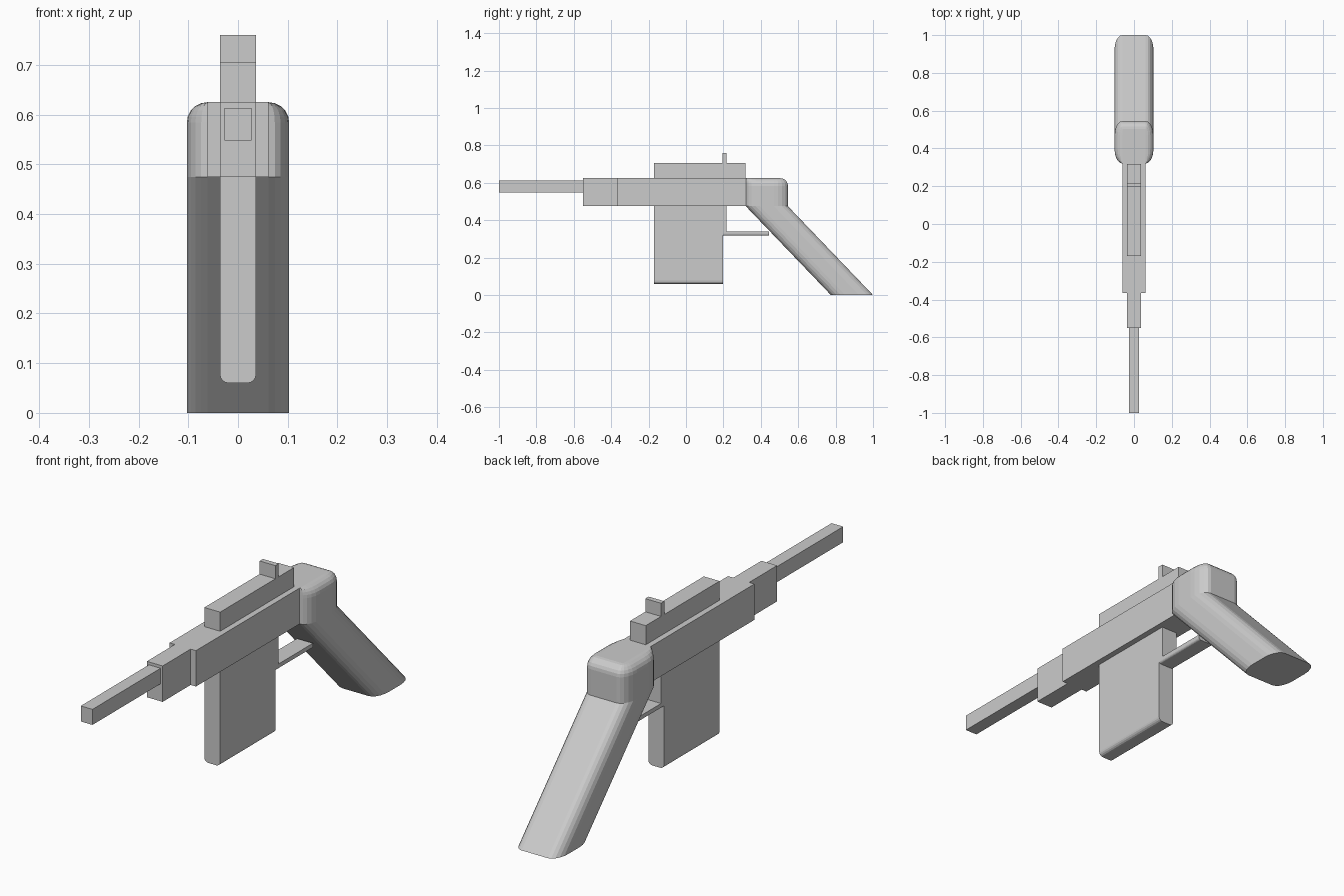
import bpy, bmesh
from math import sin, cos, pi

if "Cube" in bpy.data.objects:
    bpy.data.objects.remove(bpy.data.objects["Cube"])


def finish(name, bm):
    bmesh.ops.recalc_face_normals(bm, faces=bm.faces)
    mesh = bpy.data.meshes.new(name)
    bm.to_mesh(mesh)
    bm.free()
    obj = bpy.data.objects.new(name, mesh)
    bpy.context.collection.objects.link(obj)
    return obj


def block(name, half_width, y0, y1, z0, z1, round_bottom=0.0):
    """Box centred on x = 0, optionally with rounded lower long edges."""
    bm = bmesh.new()
    bmesh.ops.create_cube(bm, size=1)
    for v in bm.verts:
        v.co.x *= 2 * half_width
        v.co.y = y0 if v.co.y < 0 else y1
        v.co.z = z0 if v.co.z < 0 else z1
    if round_bottom:
        edges = [e for e in bm.edges
                 if all(abs(v.co.z - z0) < 1e-5 for v in e.verts)
                 and abs(e.verts[0].co.x - e.verts[1].co.x) < 1e-5]
        bmesh.ops.bevel(bm, geom=edges, offset=round_bottom, segments=4,
                        profile=0.5, affect='EDGES')
    return finish(name, bm)


# Straight parts along the body
block("barrel", 0.027, -1.0, -0.55, 0.548, 0.613)
block("fore_end", 0.0365, -0.55, -0.365, 0.475, 0.625)
block("receiver", 0.061, -0.365, 0.32, 0.475, 0.625)
block("top_rail", 0.0365, -0.17, 0.318, 0.625, 0.705)
block("rear_sight", 0.0365, 0.195, 0.217, 0.705, 0.76)
block("magazine", 0.0365, -0.17, 0.197, 0.06, 0.475, 0.018)
block("guard_post", 0.0365, 0.197, 0.217, 0.33, 0.475)
block("guard_bar", 0.0365, 0.197, 0.443, 0.319, 0.341, 0.009)

# Grip: one rounded cross-section lofted up the slope, then closed by a fillet
FLAT, FRONT, BACK, STEPS = 0.061, 0.32, 0.545, 5


def section(bm, z, shift, inset):
    a = 0.103 - FLAT - inset
    back, rear_b, front_b = BACK - inset, 0.075 - inset, 0.075
    right = []
    for i in range(STEPS + 1):
        t = pi / 2 * i / STEPS
        right.append((FLAT + a * sin(t), FRONT + front_b * (1 - cos(t))))
    for i in range(STEPS + 1):
        t = pi / 2 * i / STEPS
        right.append((FLAT + a * cos(t), back - rear_b * (1 - sin(t))))
    outline = right + [(-x, y) for x, y in reversed(right)]
    return [bm.verts.new((x, y + shift, z)) for x, y in outline]


bm = bmesh.new()
rings = [section(bm, 0, 0.455, 0), section(bm, 0.475, 0, 0)]
for i in range(STEPS + 1):
    t = pi / 2 * i / STEPS
    rings.append(section(bm, 0.584 + 0.041 * sin(t), 0, 0.041 * (1 - cos(t))))
for lower, upper in zip(rings, rings[1:]):
    for i in range(len(lower)):
        j = (i + 1) % len(lower)
        bm.faces.new((lower[i], lower[j], upper[j], upper[i]))
bm.faces.new(rings[0])
bm.faces.new(rings[-1])
finish("grip", bm)
